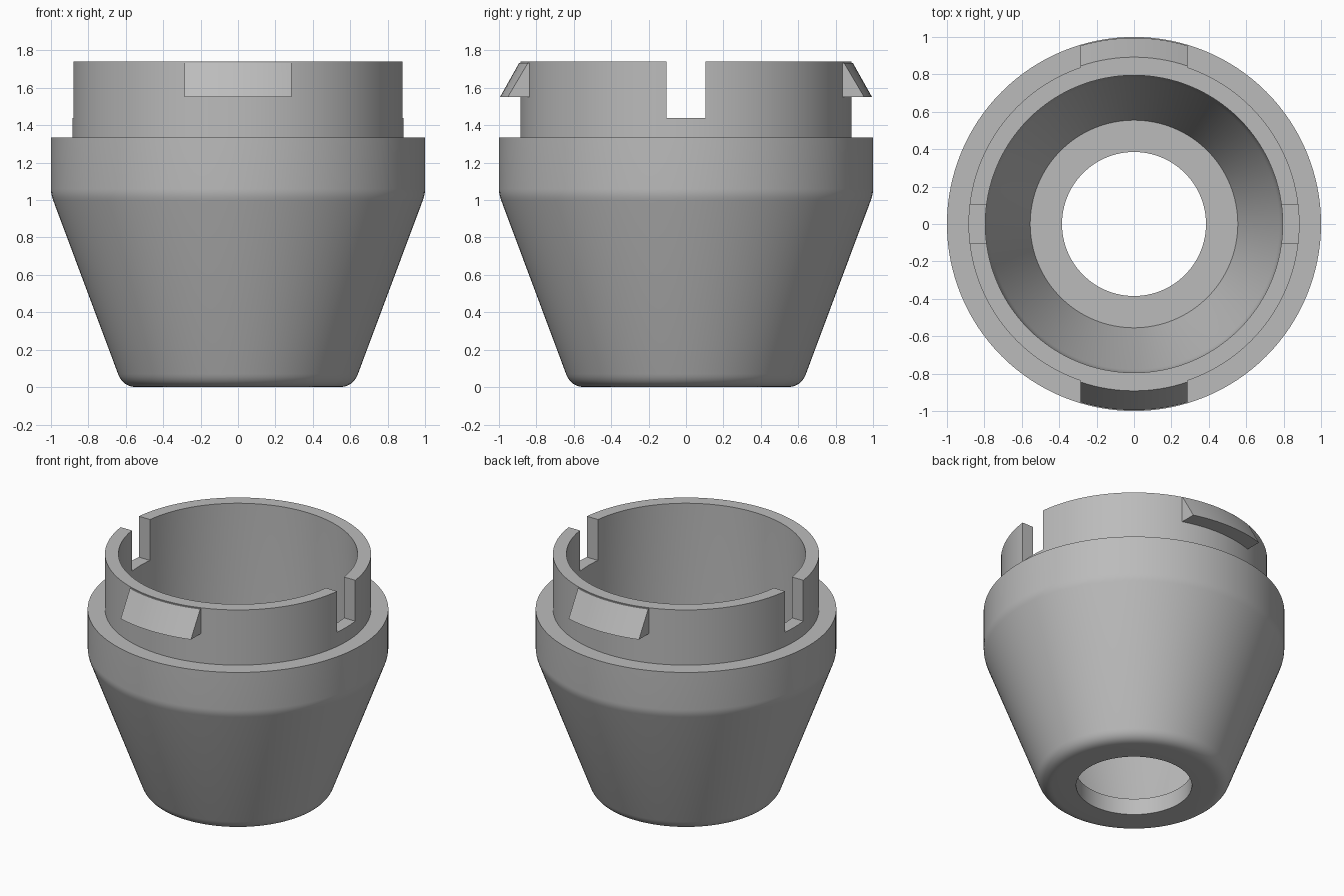
import bpy, bmesh, math
from mathutils import Vector

cube = bpy.data.objects.get("Cube")
if cube:
    bpy.data.objects.remove(cube, do_unlink=True)

SEGMENTS = 128

grey = bpy.data.materials.new("plain grey")
grey.use_nodes = True
colour = (0.5, 0.5, 0.5, 1)
grey.diffuse_color = colour
grey.node_tree.nodes["Principled BSDF"].inputs["Base Color"].default_value = colour


def make_object(name, bm):
    bmesh.ops.recalc_face_normals(bm, faces=bm.faces)
    mesh = bpy.data.meshes.new(name)
    bm.to_mesh(mesh)
    bm.free()
    mesh.materials.append(grey)
    obj = bpy.data.objects.new(name, mesh)
    bpy.context.collection.objects.link(obj)
    return obj


def activate(obj):
    bpy.ops.object.select_all(action='DESELECT')
    obj.select_set(True)
    bpy.context.view_layer.objects.active = obj


def fillet(before, corner, after, size, steps=6):
    """Rounded corner as a short curve between two profile edges."""
    p, c, n = Vector(before), Vector(corner), Vector(after)
    a = c + (p - c).normalized() * size
    b = c + (n - c).normalized() * size
    ts = [i / steps for i in range(steps + 1)]
    return [tuple(a * (1 - t) ** 2 + c * 2 * t * (1 - t) + b * t * t) for t in ts]


# Cup profile (radius, height): outside going up, then inside going down
foot, shoulder, ledge = (0.615, 0), (1.0, 1.03), (1.0, 1.335)
rim, bend, floor = (0.795, 1.74), (0.795, 0.77), (0.555, 0.12)
profile = [(0.385, 0)]
profile += fillet((0.385, 0), foot, shoulder, 0.075, 8)
profile += fillet(foot, shoulder, ledge, 0.03, 4)
profile += [ledge, (0.885, 1.335), (0.885, 1.74), rim]
profile += fillet(rim, bend, floor, 0.05, 4)
profile += [floor, (0.385, 0.12)]

# Cup body, spun around the vertical axis
bm = bmesh.new()
rings = []
for i in range(SEGMENTS):
    a = math.tau * i / SEGMENTS
    rings.append([bm.verts.new((r * math.cos(a), r * math.sin(a), z)) for r, z in profile])
for i, ring in enumerate(rings):
    nxt = rings[(i + 1) % SEGMENTS]
    for j in range(len(profile)):
        k = (j + 1) % len(profile)
        bm.faces.new((ring[j], nxt[j], nxt[k], ring[k]))
body = make_object("cup_body", bm)

# Two slots through the collar, left and right
bm = bmesh.new()
bmesh.ops.create_cube(bm, size=1)
bmesh.ops.scale(bm, vec=(2.4, 0.21, 0.6), verts=bm.verts)
bmesh.ops.translate(bm, vec=(0, 0, 1.74), verts=bm.verts)
cutter = make_object("slot_cutter", bm)
cutter.hide_render = True
cut = body.modifiers.new("slots", 'BOOLEAN')
cut.operation = 'DIFFERENCE'
cut.solver = 'EXACT'
cut.object = cutter
activate(body)
bpy.ops.object.modifier_apply(modifier=cut.name)
bpy.data.objects.remove(cutter, do_unlink=True)


# Wedge-shaped catches on the front and back of the collar
def catch(name, side):
    bm = bmesh.new()
    section = [(0.85, 1.55), (0.995, 1.55), (0.892, 1.733), (0.85, 1.733)]
    steps = 16
    rows = []
    for i in range(steps + 1):
        x = 0.285 * (2 * i / steps - 1)
        rows.append([bm.verts.new((x, side * math.sqrt(r * r - x * x), z)) for r, z in section])
    for a, b in zip(rows, rows[1:]):
        for j in range(4):
            k = (j + 1) % 4
            bm.faces.new((a[j], b[j], b[k], a[k]))
    bm.faces.new(rows[0])
    bm.faces.new(rows[-1])
    return make_object(name, bm)


parts = [body, catch("front_catch", -1), catch("back_catch", 1)]
for part in parts:
    activate(part)
    bpy.ops.object.shade_smooth_by_angle(angle=math.radians(30))
